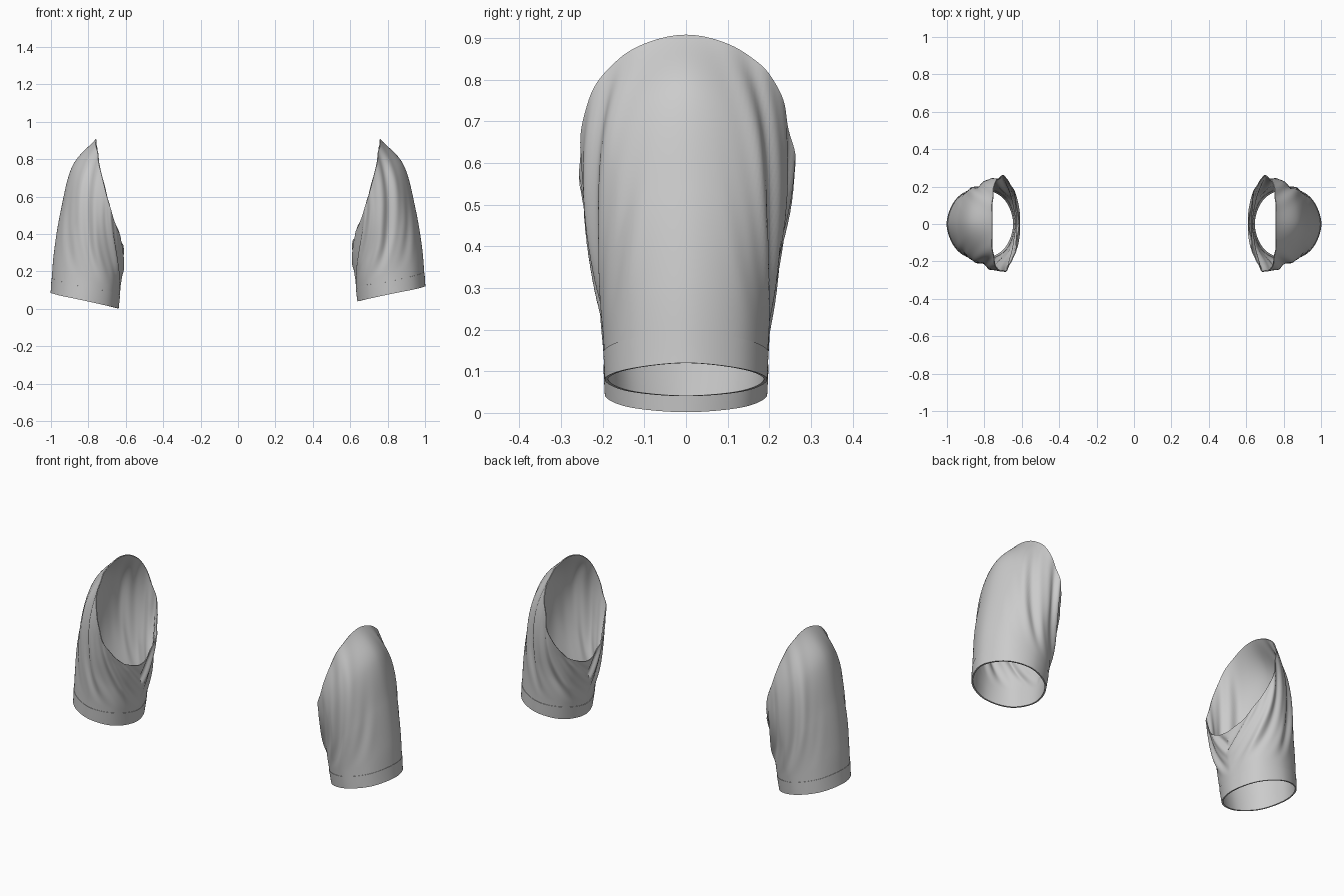
import bpy
from math import sin, cos, pi, radians
from mathutils import Vector

if "Cube" in bpy.data.objects:
    bpy.data.objects.remove(bpy.data.objects["Cube"])

# Lengthwise guide profiles from hem to armhole, outer side round to the underarm
GUIDES = [
    [(1.00, 0, .12), (.985, 0, .32), (.948, 0, .54), (.885, 0, .77), (.76, 0, .908)],
    [(.945, .138, .105), (.932, .143, .28), (.902, .158, .48), (.845, .18, .67), (.752, .19, .825)],
    [(.82, .193, .08), (.805, .20, .20), (.785, .215, .34), (.745, .24, .48), (.70, .258, .61)],
    [(.692, .138, .052), (.68, .148, .15), (.665, .158, .26), (.652, .17, .36), (.642, .175, .44)],
    [(.64, 0, .04), (.632, 0, .11), (.622, 0, .20), (.613, 0, .28), (.614, 0, .36)],
]
N_AROUND, N_UP = 128, 56
BAND = .075


def catmull(p0, p1, p2, p3, f):
    return .5 * (2 * p1 + (p2 - p0) * f + (2 * p0 - 5 * p1 + 4 * p2 - p3) * f * f
                 + (3 * p1 - p0 - 3 * p2 + p3) * f ** 3)


def guide_point(k, t):
    k %= 8
    col = [Vector(p) for p in GUIDES[k if k <= 4 else 8 - k]]
    col = [2 * col[0] - col[1]] + col + [2 * col[-1] - col[-2]]
    i = min(int(t * 4), 3)
    p = catmull(*col[i:i + 4], t * 4 - i)
    if k > 4:
        p.y = -p.y
    return p


def surface(a, t):
    u = a / (2 * pi) * 8
    k = int(u)
    return catmull(*[guide_point(k + d, t) for d in (-1, 0, 1, 2)], u - k)


def smooth(e0, e1, x):
    x = max(0, min(1, (x - e0) / (e1 - e0)))
    return x * x * (3 - 2 * x)


def fold(a, t):
    # Diagonal drape folds that sweep down towards the underarm
    around = min(a, 2 * pi - a)
    side = sin(a)
    phase = around + 1.25 * t
    mask = smooth(.5, 1.3, around + .4 * t) * smooth(.08, .45, t) * (1 - .4 * smooth(.85, 1, t))
    wave = sin(phase * 9 + .8 * side) + .5 * sin(phase * 15 + 2 * side + 2 * t)
    return .0065 * mask * wave


def make_part(name, side, t_range, rows, offset, thickness):
    verts, faces = [], []
    for j in range(rows + 1):
        for i in range(N_AROUND):
            a = 2 * pi * i / N_AROUND
            tb = BAND / (surface(a, 1).z - surface(a, 0).z)
            t0, t1 = t_range(tb)
            t = t0 + (t1 - t0) * j / rows
            p = surface(a, t)
            d = offset + fold(a, (t - tb) / (1 - tb))
            p += Vector((cos(a), sin(a), 0)) * d
            if side < 0:                       # left sleeve hangs slightly lower
                p.z -= .04 * (1 - p.z / .91)
            verts.append((p.x * side, p.y, p.z))
    for j in range(rows):
        for i in range(N_AROUND):
            n = (i + 1) % N_AROUND
            f = [j * N_AROUND + i, j * N_AROUND + n, (j + 1) * N_AROUND + n, (j + 1) * N_AROUND + i]
            faces.append(f if side > 0 else f[::-1])
    me = bpy.data.meshes.new(name)
    me.from_pydata(verts, [], faces)
    ob = bpy.data.objects.new(name, me)
    bpy.context.collection.objects.link(ob)
    mod = ob.modifiers.new("cloth_thickness", 'SOLIDIFY')
    mod.thickness, mod.offset = thickness, -1
    bpy.ops.object.select_all(action='DESELECT')
    ob.select_set(True)
    bpy.context.view_layer.objects.active = ob
    bpy.ops.object.convert(target='MESH')
    bpy.ops.object.shade_smooth_by_angle(angle=radians(40))


for label, side in (("right", 1), ("left", -1)):
    # Draped sleeve with the slanted armhole opening
    make_part(label + "_sleeve", side, lambda tb: (tb, 1), N_UP, 0, .005)
    # Hem band around the cuff
    make_part(label + "_hem_band", side, lambda tb: (0, tb), 5, .002, .008)
